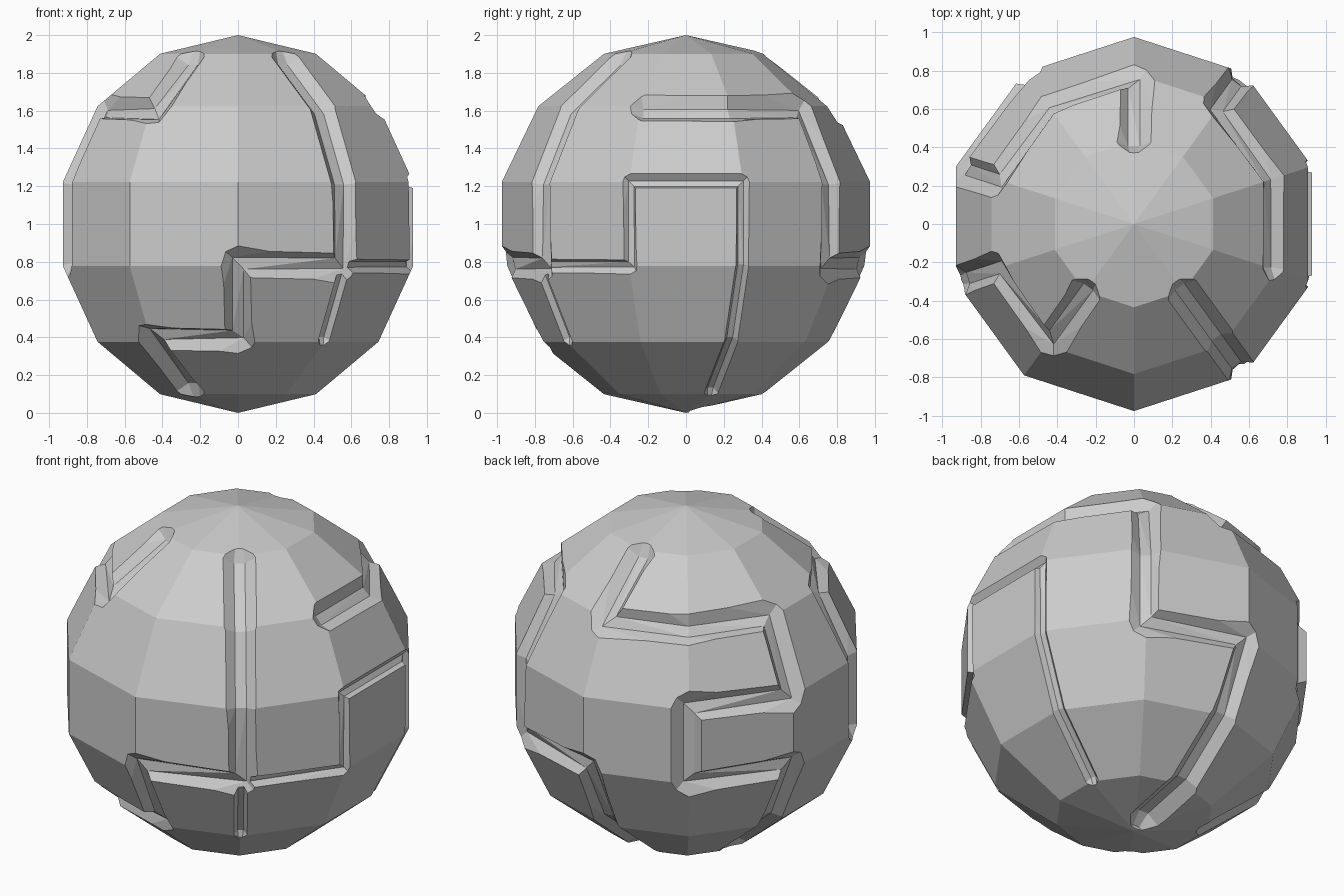
import bpy, bmesh, math
from mathutils import Vector

if "Cube" in bpy.data.objects:
    bpy.data.objects.remove(bpy.data.objects["Cube"])

SEGMENTS, RINGS = 10, 7
CENTRE = Vector((0, 0, 1))


def ring_point(azimuth, ring):
    a, p = math.radians(azimuth), math.pi * ring / RINGS
    return CENTRE + Vector((math.sin(p) * math.cos(a), math.sin(p) * math.sin(a), math.cos(p)))


def node(azimuth, ring):
    """Point on the faceted ball; a fractional ring lies along the edge."""
    low = math.floor(ring)
    return ring_point(azimuth, low).lerp(ring_point(azimuth, low + 1), ring - low)


def make_object(name, bm):
    bmesh.ops.recalc_face_normals(bm, faces=bm.faces[:])
    mesh = bpy.data.meshes.new(name)
    bm.to_mesh(mesh)
    bm.free()
    obj = bpy.data.objects.new(name, mesh)
    bpy.context.collection.objects.link(obj)
    return obj


def make_ball():
    bm = bmesh.new()
    rows = [[bm.verts.new(ring_point(90 + 360 * s / SEGMENTS, r)) for s in range(SEGMENTS)]
            for r in range(1, RINGS)]
    top = bm.verts.new(CENTRE + Vector((0, 0, 1)))
    bottom = bm.verts.new(CENTRE - Vector((0, 0, 1)))
    for s in range(SEGMENTS):
        t = (s + 1) % SEGMENTS
        bm.faces.new((top, rows[0][s], rows[0][t]))
        bm.faces.new((bottom, rows[-1][t], rows[-1][s]))
        for upper, lower in zip(rows, rows[1:]):
            bm.faces.new((upper[s], lower[s], lower[t], upper[t]))
    return make_object("faceted_ball", bm)


def section(p, n, side, half_top, half_floor, depth, lift):
    return [p + n * lift - side * half_top, p + n * lift + side * half_top,
            p - n * depth + side * half_floor, p - n * depth - side * half_floor]


def make_cutter(path, half, floor, depth):
    """Sweep a mitred trapezoid along the ball's edges, with tapered ends."""
    pts = [node(*step) for step in path]
    lift, edge_drop = 0.03, 0.32 * half
    half_top = half + (half - floor) / (depth - edge_drop) * (lift + edge_drop)
    sections = []
    last = len(pts) - 1
    for i, p in enumerate(pts):
        n = (p - CENTRE).normalized()
        flat = []
        for a, b in ((i - 1, i), (i, i + 1)):
            if 0 <= a and b <= last:
                d = pts[b] - pts[a]
                flat.append((d - n * d.dot(n)).normalized())
        tangent = sum(flat, Vector()).normalized()
        side = n.cross(tangent) / max(0.4, tangent.dot(flat[0]))
        body = section(p, n, side, half_top, floor, depth, lift)
        sections.append(body)
        if i in (0, last):
            out = tangent * (-0.85 if i == 0 else 0.85) * half
            tip = section(p + out, n, side, half_top * 0.5, floor * 0.7, 0.01, lift)
            sections.insert(0, tip) if i == 0 else sections.append(tip)
    bm = bmesh.new()
    loops = [[bm.verts.new(c) for c in sec] for sec in sections]
    for a, b in zip(loops, loops[1:]):
        for k in range(4):
            m = (k + 1) % 4
            bm.faces.new((a[k], a[m], b[m], b[k]))
    bm.faces.new(loops[0])
    bm.faces.new(loops[-1])
    bmesh.ops.triangulate(bm, faces=bm.faces[:])
    cutter = make_object("groove_cutter", bm)
    cutter.hide_render = True
    return cutter


# Groove routes as (azimuth, ring) steps along the ball's edges
WIDE = (0.08, 0.03, 0.066)
NARROW = (0.036, 0.016, 0.04)
front_groove = [(306, 1), (306, 2), (306, 3), (306, 4), (270, 4), (270, 5), (234, 5), (234, 6)]
left_groove = [(234, 1), (234, 2), (198, 2), (198, 3), (198, 4)]
back_groove = [(90, 1), (90, 2), (126, 2), (162, 2), (162, 3), (126, 3), (126, 4),
               (162, 4), (162, 5), (162, 6)]
right_groove = [(342, 2), (18, 2), (54, 2), (54, 3), (54, 4), (90, 4), (90, 5), (90, 6), (90, 6.8)]
panel_groove = [(306, 4), (342, 4), (342, 3), (18, 3), (18, 4), (18, 5), (18, 6)]
branch_groove = [(306, 4), (306, 5)]

ball = make_ball()
bpy.context.view_layer.objects.active = ball
for route, size in ((front_groove, WIDE), (left_groove, WIDE), (back_groove, WIDE),
                    (right_groove, WIDE), (panel_groove, NARROW), (branch_groove, NARROW)):
    cutter = make_cutter(route, *size)
    mod = ball.modifiers.new("groove", "BOOLEAN")
    mod.operation = "DIFFERENCE"
    mod.solver = "EXACT"
    mod.object = cutter
    bpy.ops.object.modifier_apply(modifier=mod.name)
    bpy.data.objects.remove(cutter)

# Single stone colour, flat faces
stone = bpy.data.materials.new("stone_grey")
stone.use_nodes = True
stone.diffuse_color = (0.6, 0.6, 0.6, 1)
stone.node_tree.nodes["Principled BSDF"].inputs["Base Color"].default_value = (0.6, 0.6, 0.6, 1)
ball.data.materials.clear()
ball.data.materials.append(stone)
for face in ball.data.polygons:
    face.use_smooth = False
    face.material_index = 0
